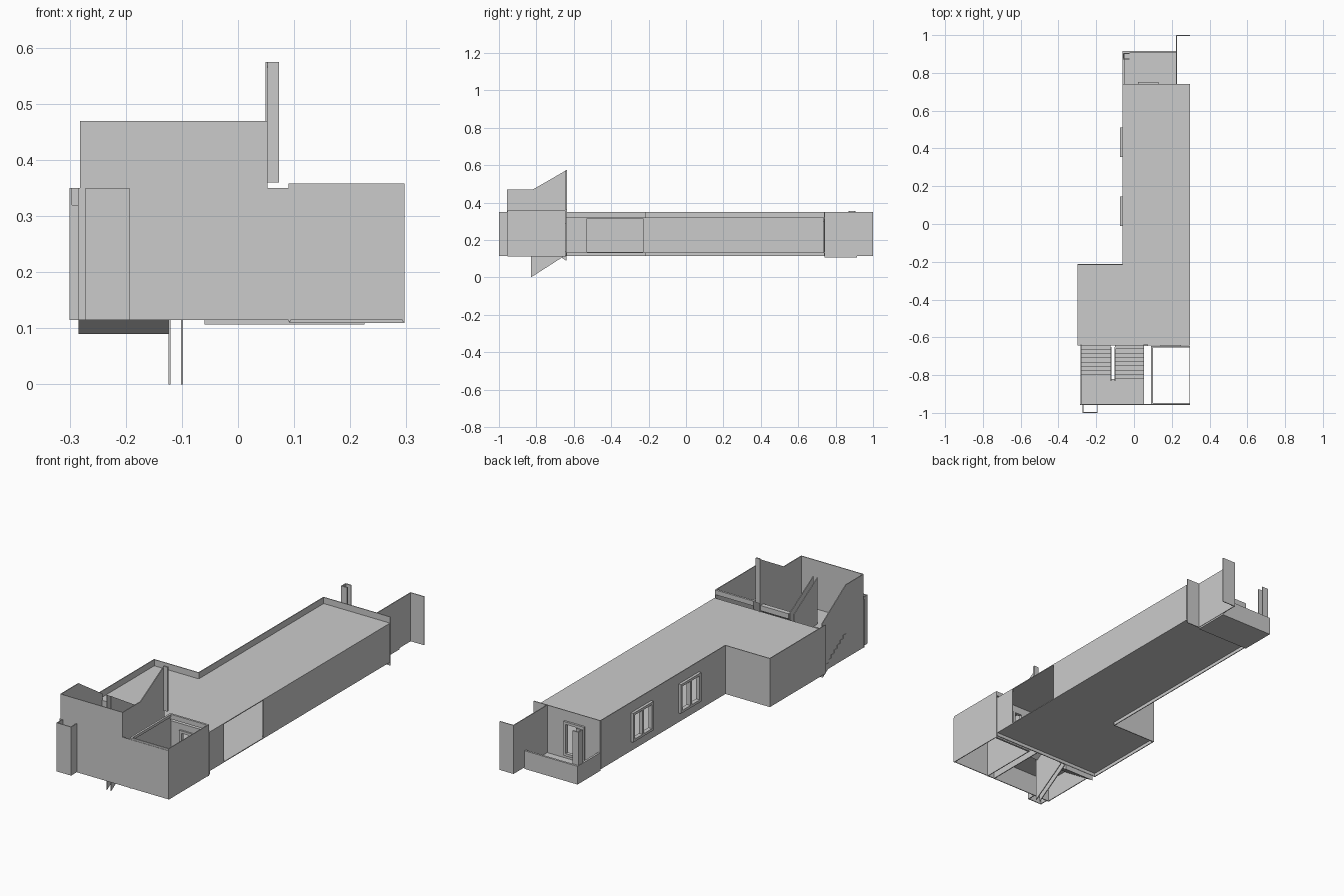
import bpy
import bmesh

if "Cube" in bpy.data.objects:
    bpy.data.objects.remove(bpy.data.objects["Cube"], do_unlink=True)

# One plain plaster colour
plaster = bpy.data.materials.new("plain_grey")
plaster.use_nodes = True
plaster.diffuse_color = (0.6, 0.6, 0.6, 1)
plaster.node_tree.nodes["Principled BSDF"].inputs["Base Color"].default_value = (0.6, 0.6, 0.6, 1)

T = 0.004                     # sheet wall thickness
LOW, FLOOR, ROOF, TOP = 0.115, 0.135, 0.32, 0.35
FRONT, UNIT, BACK = -0.955, -0.64, 0.74


def finish(name, bm):
    bmesh.ops.recalc_face_normals(bm, faces=bm.faces)
    mesh = bpy.data.meshes.new(name)
    bm.to_mesh(mesh)
    bm.free()
    mesh.materials.append(plaster)
    obj = bpy.data.objects.new(name, mesh)
    bpy.context.collection.objects.link(obj)
    return obj


def prism(name, profile, start, end, axis="x"):
    """Extrude a (y, z) profile along x, or an (x, y) profile along z."""
    bm = bmesh.new()
    place = (lambda p: (start, p[0], p[1])) if axis == "x" else (lambda p: (p[0], p[1], start))
    shift = (end - start, 0, 0) if axis == "x" else (0, 0, end - start)
    face = bm.faces.new([bm.verts.new(place(p)) for p in profile])
    out = bmesh.ops.extrude_face_region(bm, geom=[face], use_keep_orig=True)
    verts = [v for v in out["geom"] if isinstance(v, bmesh.types.BMVert)]
    bmesh.ops.translate(bm, verts=verts, vec=shift)
    return finish(name, bm)


def box(name, x, y, z):
    return prism(name, [(y[0], z[0]), (y[1], z[0]), (y[1], z[1]), (y[0], z[1])], x[0], x[1])


def wall(name, direction, at, span, z, holes=()):
    """Thin wall along x or y, split into piers, sills and lintels around its holes."""
    def piece(label, s, h):
        across = (at - T / 2, at + T / 2)
        if s[1] - s[0] < 1e-4 or h[1] - h[0] < 1e-4:
            return
        if direction == "x":
            box(label, s, across, h)
        else:
            box(label, across, s, h)
    cursor = span[0]
    for a, b, low, high in holes:
        piece(name + "_pier", (cursor, a), z)
        piece(name + "_sill", (a, b), (z[0], low))
        piece(name + "_lintel", (a, b), (high, z[1]))
        cursor = b
    piece(name, (cursor, span[1]), z)


def frame(name, direction, depth, span, z, bar=0.012, mullion=True):
    """Rectangular window or door frame, with a middle bar if wanted."""
    def bit(part, s, h):
        if direction == "x":
            box(name + part, s, depth, h)
        else:
            box(name + part, depth, s, h)
    bit("_side_a", (span[0], span[0] + bar), z)
    bit("_side_b", (span[1] - bar, span[1]), z)
    bit("_head", span, (z[1] - bar, z[1]))
    bit("_foot", span, (z[0], z[0] + bar))
    if mullion:
        mid = sum(span) / 2
        bit("_mullion", (mid - bar / 2, mid + bar / 2), z)


# L-shaped floor and roof
outline = [(-0.298, UNIT), (0.297, UNIT), (0.297, BACK), (-0.06, BACK), (-0.06, -0.215), (-0.298, -0.215)]
prism("floor", outline, FLOOR - T, FLOOR, "z")
prism("roof", outline, ROOF - T, ROOF, "z")

# Outer walls of the dwelling
windows = [(-0.01, 0.145), (0.355, 0.51)]
WZ = (0.16, 0.30)
wall("window_wall", "y", -0.06, (-0.215, BACK), (LOW, TOP), [(a, b, *WZ) for a, b in windows])
wall("step_wall", "x", -0.215, (-0.3, -0.06), (LOW, TOP))
wall("side_wall", "y", -0.298, (UNIT, -0.215), (LOW, TOP))
wall("long_wall_front", "y", 0.295, (UNIT, -0.53), (FLOOR, ROOF))
wall("long_wall_rear", "y", 0.295, (-0.23, 0.735), (FLOOR, ROOF))
wall("rear_wall", "x", BACK, (-0.06, 0.297), (LOW, TOP), [(0.02, 0.13, FLOOR, 0.30)])
wall("entry_wall", "x", UNIT, (-0.3, 0.297), (LOW, ROOF),
     [(-0.08, 0.03, FLOOR, 0.29), (0.14, 0.25, FLOOR, 0.29)])
frame("rear_door_frame", "x", (0.735, 0.752), (0.02, 0.13), (FLOOR, 0.30), mullion=False)
frame("court_door_frame", "x", (-0.65, -0.635), (0.14, 0.25), (FLOOR, 0.29))
for i, span in enumerate(windows):
    frame("window_%d" % (i + 1), "y", (-0.075, -0.055), span, WZ)

# Rear balcony with low parapet, screen and post
box("balcony_floor", (-0.06, 0.225), (BACK, 0.91), (0.107, 0.12))
box("balcony_parapet_rear", (-0.06, 0.225), (0.905, 0.915), (0.107, 0.195))
box("balcony_parapet_side", (-0.06, -0.05), (BACK, 0.915), (0.107, 0.195))
wall("balcony_screen", "y", 0.225, (BACK, 1.0), (LOW, TOP))
wall("balcony_screen_return", "x", 0.998, (0.225, 0.297), (LOW, TOP))
box("balcony_post_web", (-0.058, -0.052), (0.87, 0.905), (0.107, 0.355))
for y in (0.87, 0.899):
    box("balcony_post_flange", (-0.058, -0.025), (y, y + 0.006), (0.107, 0.355))

# Front wall with its shallow pier
wall("front_wall", "x", FRONT, (-0.285, 0.297), (LOW, TOP))
wall("front_wall_upper", "x", FRONT, (-0.28, 0.053), (TOP, 0.47))
wall("pier_face", "x", -0.998, (-0.27, -0.195), (LOW, TOP))
for x in (-0.27, -0.195):
    wall("pier_cheek", "y", x, (-1.0, FRONT), (LOW, TOP))

# Open front court
for name, x in (("court_wall_inner", 0.092), ("court_wall_outer", 0.295)):
    wall(name, "y", x, (FRONT, -0.645), (0.112, 0.358))
box("court_rim_rear", (0.092, 0.295), (-0.655, -0.645), (0.335, 0.358))
box("court_rim_inner", (0.09, 0.1), (FRONT, -0.645), (0.345, 0.358))
box("court_rim_front", (0.1, 0.295), (FRONT, -0.948), (0.345, 0.358))
box("court_base_rear", (0.092, 0.297), (-0.655, -0.645), (0.11, 0.13))

# Stairwell side walls and middle partition
well_end = -0.637
prism("stair_wall_outer", [(FRONT, LOW), (well_end, LOW), (well_end, TOP), (-0.82, 0.47), (FRONT, 0.47)],
      -0.282, -0.278)
prism("stair_wall_inner", [(FRONT, LOW), (well_end, LOW), (well_end, 0.575), (-0.82, 0.47), (FRONT, 0.47)],
      0.049, 0.053)
for x in (-0.122, -0.1):
    prism("stair_partition", [(-0.83, 0), (-0.65, LOW), (-0.65, TOP), (-0.83, 0.46)], x - T / 2, x + T / 2)
box("stair_post", (0.053, 0.073), (-0.645, -0.637), (0.36, 0.575))

# Landing and two flights
LAND = 0.235
box("stair_landing", (-0.28, 0.05), (FRONT, -0.82), (LAND - 0.015, LAND))


def flight(name, x, rise, steps=8):
    run = 0.18 / steps
    points = [(-0.82, LAND)]
    for i in range(steps):
        z = LAND + rise * (i + 1) / steps
        y = -0.82 + run * i
        corners = [(y, z), (y + run, z)]
        if rise < 0:          # going down: tread first, then riser
            corners = [(y + run, z - rise / steps), (y + run, z)]
        points += corners
    points += [(-0.64, LAND + rise - 0.025), (-0.82, LAND - 0.025)]
    prism(name, points, x[0], x[1])


flight("stair_flight_down", (-0.284, -0.124), -0.12)
flight("stair_flight_up", (-0.1, 0.05), 0.115)
